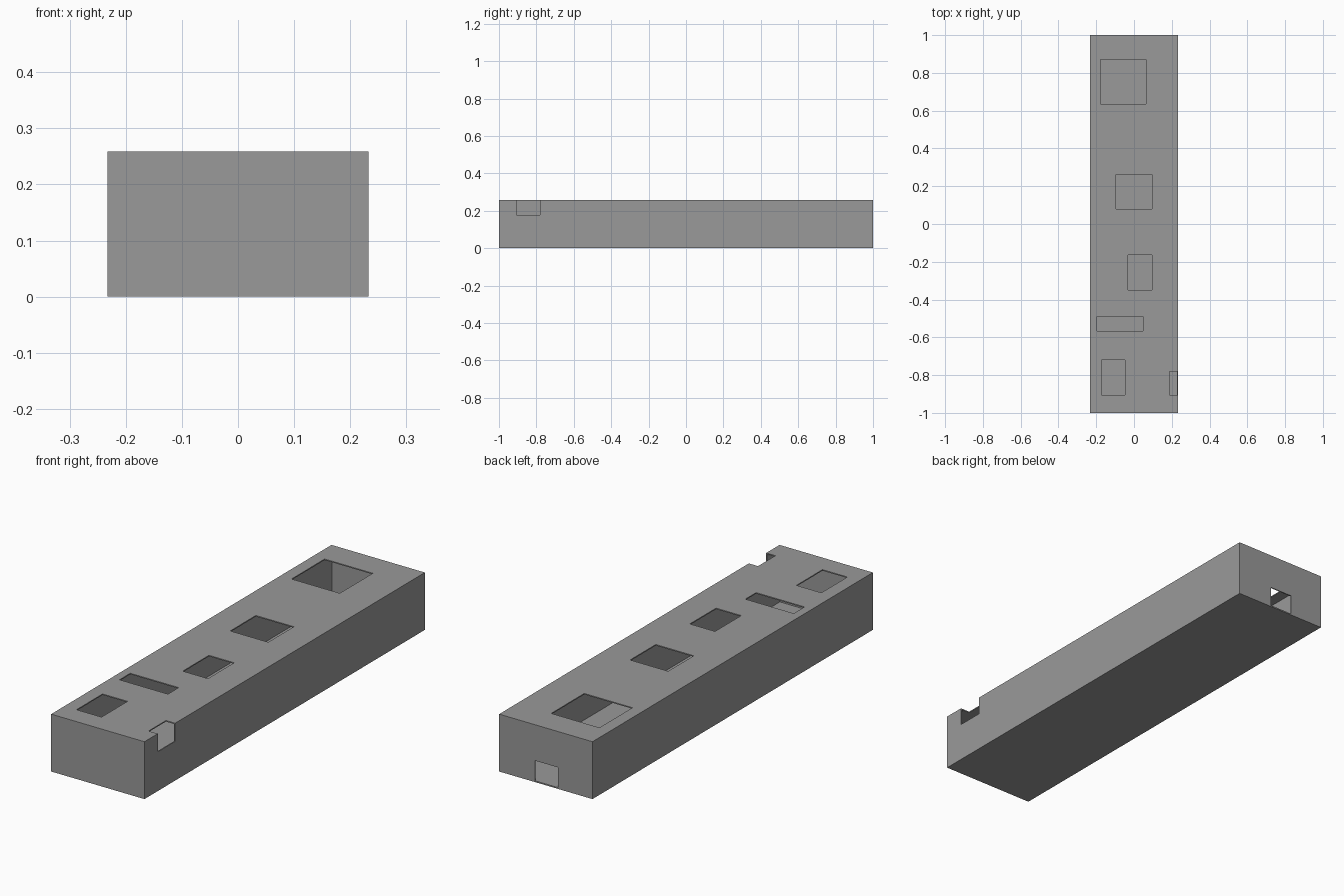
import bpy

if "Cube" in bpy.data.objects:
    bpy.data.objects.remove(bpy.data.objects["Cube"])

HX, HY, H, T = 0.233, 1.0, 0.259, 0.005  # half width, half length, height, wall


def box(name, x0, x1, y0, y1, z0, z1):
    bpy.ops.mesh.primitive_cube_add(
        size=1, location=((x0 + x1) / 2, (y0 + y1) / 2, (z0 + z1) / 2))
    ob = bpy.context.object
    ob.name = name
    ob.scale = (x1 - x0, y1 - y0, z1 - z0)
    bpy.ops.object.transform_apply(location=True, rotation=False, scale=True)
    return ob


def cut(target, name, *bounds):
    cutter = box(name, *bounds)
    cutter.hide_render = True
    mod = target.modifiers.new(name, 'BOOLEAN')
    mod.operation = 'DIFFERENCE'
    mod.solver = 'EXACT'
    mod.object = cutter
    bpy.context.view_layer.objects.active = target
    bpy.ops.object.modifier_apply(modifier=name)
    bpy.data.objects.remove(cutter, do_unlink=True)


# Thin-walled hollow box in dark grey
shell = box("hollow_box", -HX, HX, -HY, HY, 0, H)
grey = bpy.data.materials.new("dark_grey")
grey.diffuse_color = (0.32, 0.32, 0.32, 1)
grey.use_nodes = True
grey.node_tree.nodes["Principled BSDF"].inputs["Base Color"].default_value = grey.diffuse_color
shell.data.materials.append(grey)
cut(shell, "cavity", -HX + T, HX - T, -HY + T, HY - T, T, H - T)

# Rectangular openings in the top plate: x0, x1, y0, y1
top_openings = [
    (-0.178, 0.063, 0.636, 0.872),
    (-0.095, 0.095, 0.08, 0.263),
    (-0.031, 0.095, -0.35, -0.163),
    (-0.195, 0.047, -0.567, -0.49),
    (-0.173, -0.048, -0.905, -0.719),
]
for i, bounds in enumerate(top_openings):
    cut(shell, f"top_opening_{i}", *bounds, H - 0.05, H + 0.05)

# Notch through the top and right side
cut(shell, "corner_notch", 0.187, HX + 0.05, -0.905, -0.781, 0.177, H + 0.05)

# Low opening in the back wall
cut(shell, "back_opening", -0.062, 0.054, HY - 0.05, HY + 0.05, T + 0.001, 0.097)

# Drop material slots left by the cutters so every face is dark grey
shell.data.materials.clear()
shell.data.materials.append(grey)
for face in shell.data.polygons:
    face.material_index = 0
